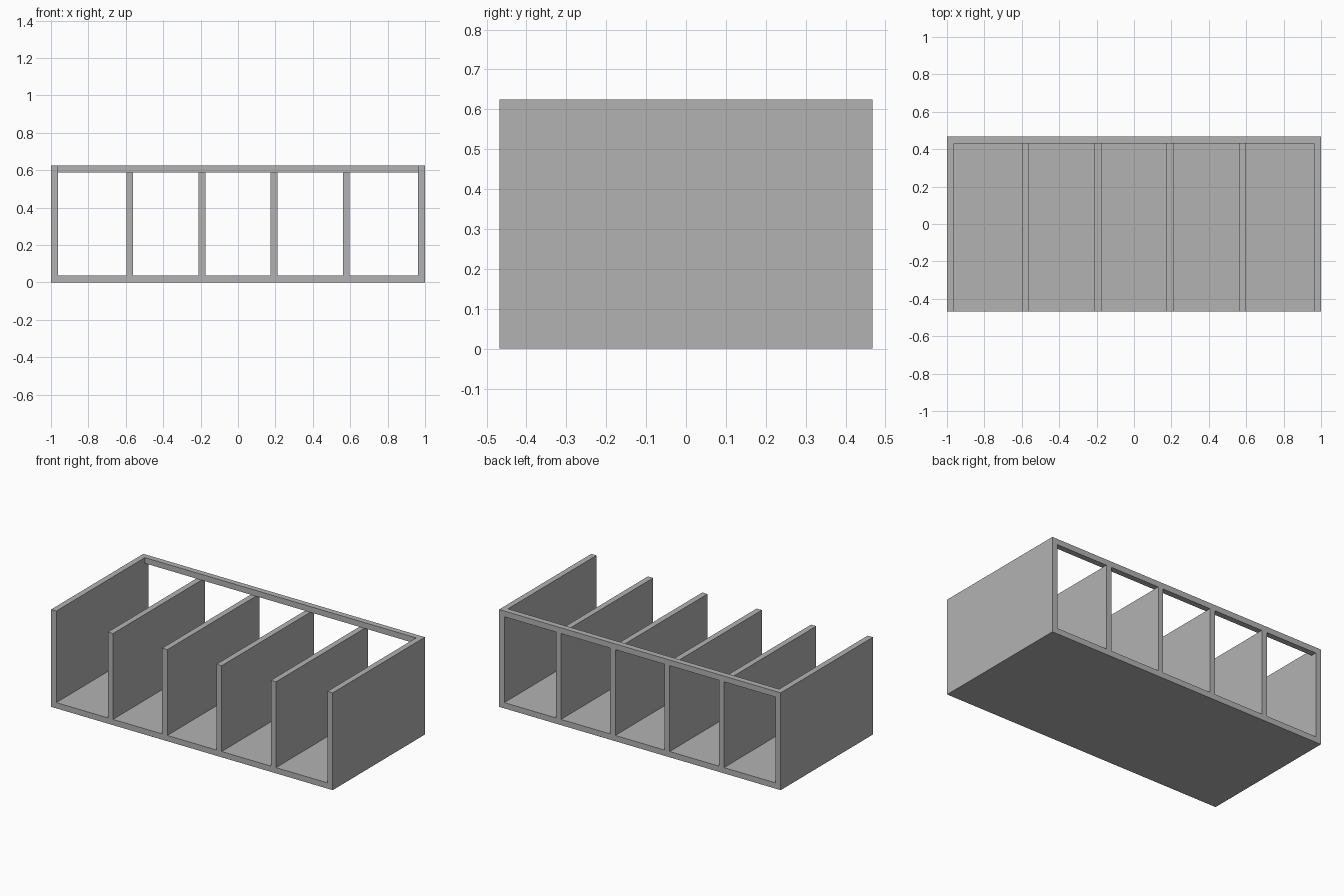
import bpy

cube = bpy.data.objects.get("Cube")
if cube:
    bpy.data.objects.remove(cube, do_unlink=True)

# Overall size and board thickness
WIDTH, DEPTH, HEIGHT, BOARD = 2.0, 0.935, 0.625, 0.037
BAYS = 5

grey = bpy.data.materials.new("plain grey")
grey.use_nodes = True
colour = (0.45, 0.45, 0.45, 1)
grey.diffuse_color = colour
grey.node_tree.nodes["Principled BSDF"].inputs["Base Color"].default_value = colour


def board(name, size, centre):
    """Add a flat-faced box of the given size."""
    bpy.ops.mesh.primitive_cube_add(size=1, location=centre)
    obj = bpy.context.object
    obj.name = name
    obj.scale = size
    bpy.ops.object.transform_apply(location=False, rotation=False, scale=True)
    obj.data.materials.append(grey)
    return obj


# Floor between the end panels
inner = WIDTH - 2 * BOARD
board("base_board", (inner, DEPTH, BOARD), (0, 0, BOARD / 2))

# Full-height end panels
side_x = (WIDTH - BOARD) / 2
for name, sign in (("left_panel", 1), ("right_panel", -1)):
    board(name, (BOARD, DEPTH, HEIGHT), (sign * side_x, 0, HEIGHT / 2))

# Rail along the top of the open back
board("back_rail", (inner, BOARD, BOARD),
      (0, (DEPTH - BOARD) / 2, HEIGHT - BOARD / 2))

# Dividers standing on the base and reaching the underside of the rail
divider_height = HEIGHT - 2 * BOARD
bay_pitch = (inner + BOARD) / BAYS
for i in range(1, BAYS):
    x = -side_x + i * bay_pitch
    # the outer bays are slightly narrower than the end spacing
    x *= 0.579 / 0.589
    board(f"divider_{i}", (BOARD, DEPTH, divider_height), (x, 0, HEIGHT / 2))
